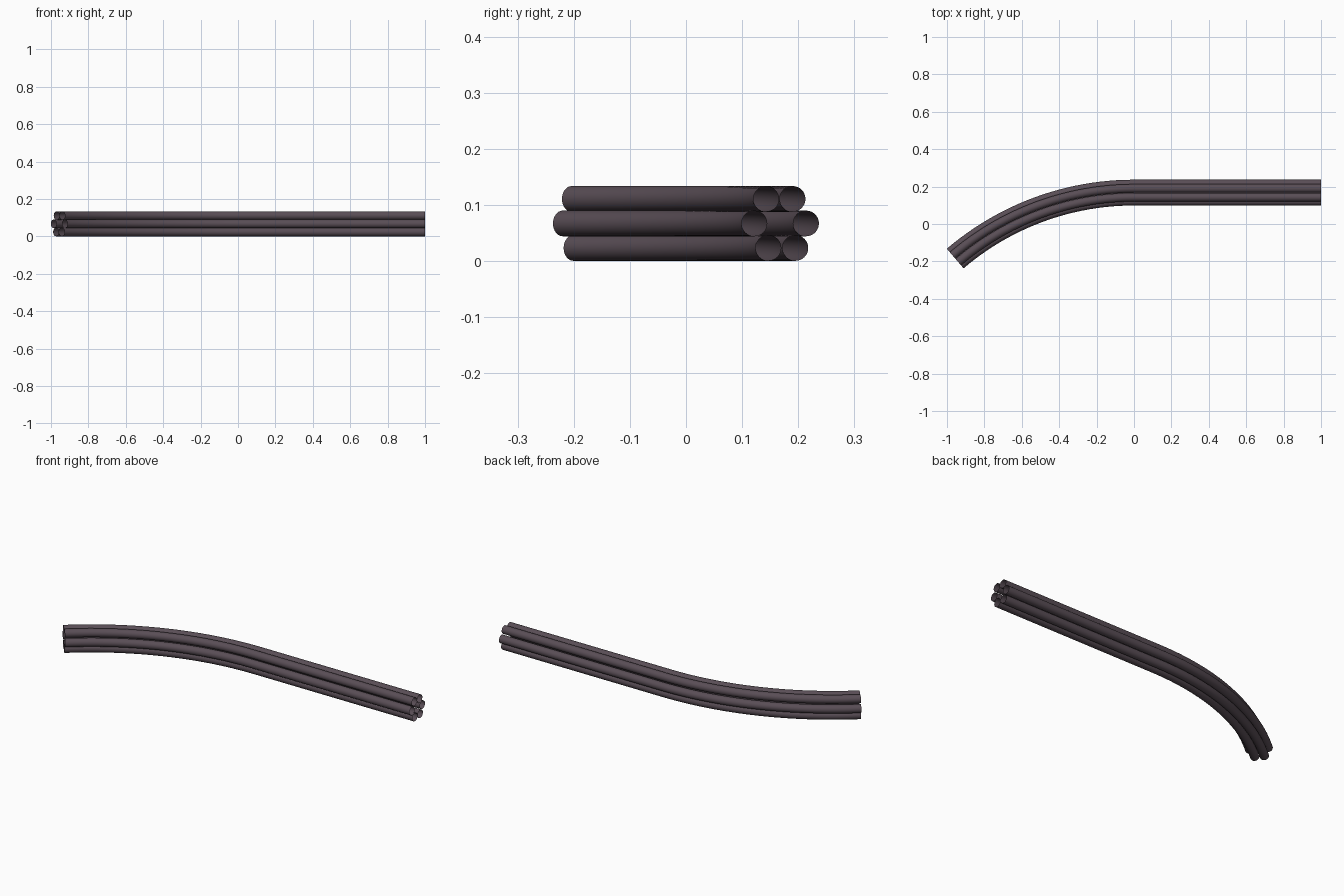
import bpy, bmesh, math

if "Cube" in bpy.data.objects:
    bpy.data.objects.remove(bpy.data.objects["Cube"])

# Bundle path: straight run along x, then an arc bending towards the front
BEND_ANGLE = math.radians(40.5)
BEND_RADIUS = 1.472
CENTRE_Y, CENTRE_Z = 0.168, 0.067
TUBE_RADIUS = 0.0229
SIDES, BEND_STEPS = 32, 24

# Tube centres in the bundle's cross-section: (sideways, up)
TUBES = [(-0.046, 0), (0.046, 0),
         (-0.025, 0.0437), (0.022, 0.0437),
         (-0.021, -0.0437), (0.027, -0.0437)]

sleeve = bpy.data.materials.new("dark_sleeve")
sleeve.diffuse_color = (0.10, 0.075, 0.092, 1)
sleeve.use_nodes = True
sleeve.node_tree.nodes["Principled BSDF"].inputs["Base Color"].default_value = sleeve.diffuse_color


def path_frames():
    """Stations on the path as (x, y, turn angle)."""
    frames = [(1.0, CENTRE_Y, 0.0)]
    for i in range(BEND_STEPS + 1):
        a = BEND_ANGLE * i / BEND_STEPS
        frames.append((-BEND_RADIUS * math.sin(a),
                       CENTRE_Y - BEND_RADIUS * (1 - math.cos(a)), a))
    return frames


def make_tube(name, side, up):
    """Open-ended tube swept along the path at an offset."""
    bm = bmesh.new()
    rings = []
    for x, y, a in path_frames():
        ring = []
        for k in range(SIDES):
            t = 2 * math.pi * k / SIDES
            s = side + TUBE_RADIUS * math.cos(t)
            z = CENTRE_Z + up + TUBE_RADIUS * math.sin(t)
            ring.append(bm.verts.new((x - s * math.sin(a), y + s * math.cos(a), z)))
        rings.append(ring)
    for r0, r1 in zip(rings, rings[1:]):
        for k in range(SIDES):
            n = (k + 1) % SIDES
            face = bm.faces.new((r0[k], r0[n], r1[n], r1[k]))
            face.smooth = True
    bmesh.ops.recalc_face_normals(bm, faces=bm.faces)
    mesh = bpy.data.meshes.new(name)
    bm.to_mesh(mesh)
    bm.free()
    mesh.materials.append(sleeve)
    obj = bpy.data.objects.new(name, mesh)
    bpy.context.collection.objects.link(obj)


# Six tubes packed around an empty core
for i, (side, up) in enumerate(TUBES, 1):
    make_tube(f"cable_tube_{i}", side, up)
